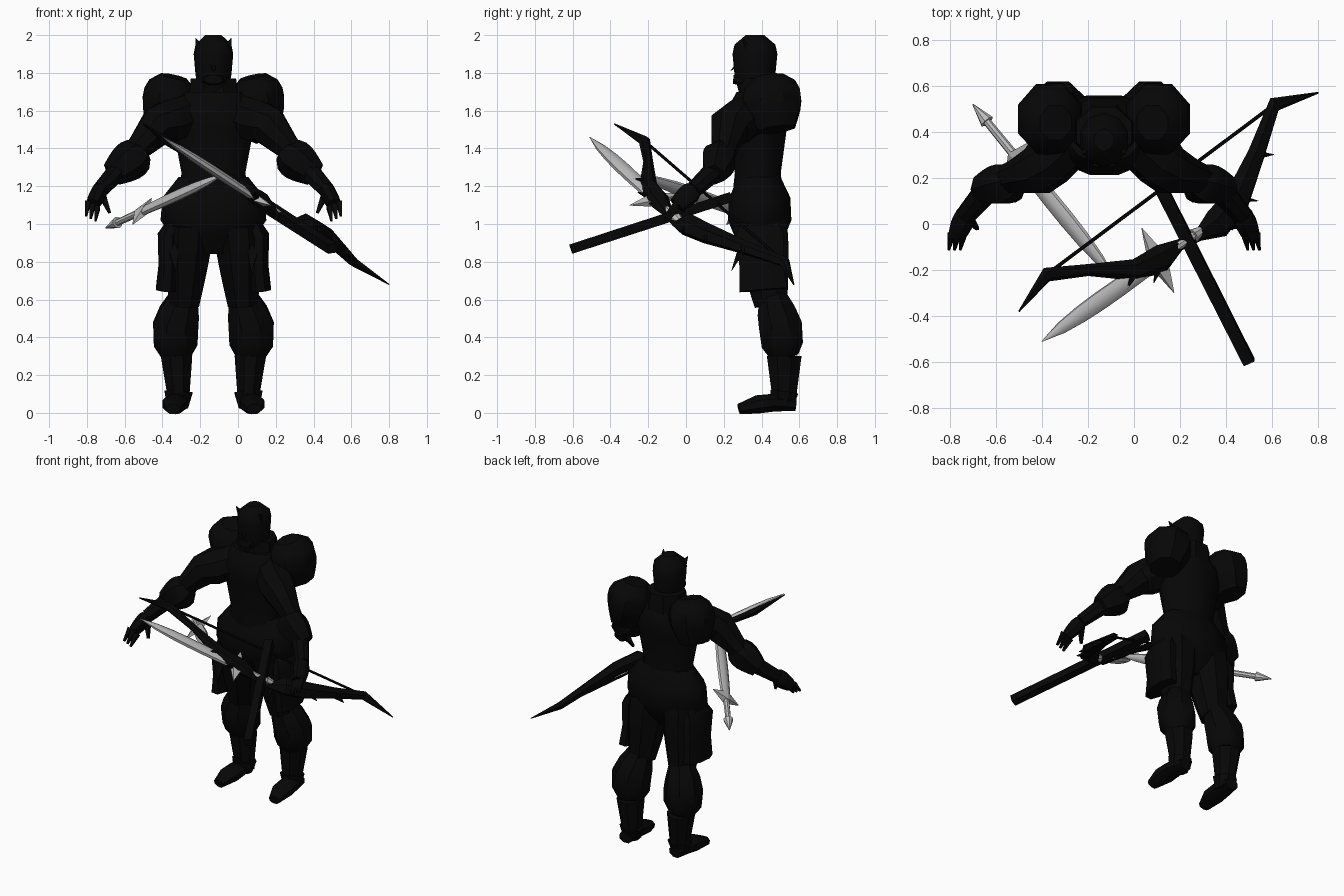
import bpy, bmesh, math
from mathutils import Vector

default_cube = bpy.data.objects.get("Cube")
if default_cube:
    bpy.data.objects.remove(default_cube)

BODY_X = -0.13
X_AXIS, Y_AXIS = Vector((1, 0, 0)), Vector((0, 1, 0))


def material(name, shade):
    mat = bpy.data.materials.new(name)
    mat.use_nodes = True
    colour = (shade, shade, shade, 1)
    mat.diffuse_color = colour
    mat.node_tree.nodes["Principled BSDF"].inputs["Base Color"].default_value = colour
    return mat


BLACK = material("black armour", 0.002)
STEEL = material("grey steel", 0.5)
ON_BODY = {"body": True}
BOTH_SIDES = {"body": True, "mirror": True}


def sweep(name, rings, depth=1, wide=X_AXIS, sides=8, mat=BLACK, body=False, mirror=False):
    """Skin (centre, radius) rings along their path; depth flattens the section."""
    bm = bmesh.new()
    centres = [centre for centre, radius in rings]
    last = len(rings) - 1
    loops = []
    for i, (centre, radius) in enumerate(rings):
        along = (centres[min(i + 1, last)] - centres[max(i - 1, 0)]).normalized()
        across = (wide - along * wide.dot(along)).normalized()
        through = along.cross(across) * depth
        loop = []
        for k in range(sides):
            angle = math.tau * (k + 0.5) / sides
            offset = across * math.cos(angle) + through * math.sin(angle)
            loop.append(bm.verts.new(centre + offset * radius))
        loops.append(loop)
    for low, high in zip(loops, loops[1:]):
        for k in range(sides):
            after = (k + 1) % sides
            bm.faces.new((low[k], low[after], high[after], high[k]))
    bm.faces.new(loops[0])
    bm.faces.new(loops[-1])
    bmesh.ops.recalc_face_normals(bm, faces=bm.faces)
    mesh = bpy.data.meshes.new(name)
    bm.to_mesh(mesh)
    bm.free()
    mesh.materials.append(mat)
    obj = bpy.data.objects.new(name, mesh)
    bpy.context.collection.objects.link(obj)
    if body:
        obj.location.x = BODY_X
    if mirror:
        modifier = obj.modifiers.new("both sides", "MIRROR")
        modifier.use_mirror_merge = False
    bpy.ops.object.select_all(action="DESELECT")
    obj.select_set(True)
    bpy.context.view_layer.objects.active = obj
    bpy.ops.object.shade_smooth_by_angle(angle=math.radians(40))


def limb(name, start, end, start_radius, end_radius, bulge=0, **options):
    """Tapered part between two joints, swelling nearer its start."""
    start, end = Vector(start), Vector(end)
    steps = 6 if bulge else 1
    rings = []
    for i in range(steps + 1):
        t = i / steps
        radius = start_radius + (end_radius - start_radius) * t
        radius += bulge * math.sin(math.pi * t ** 0.7)
        rings.append((start.lerp(end, t), radius))
    sweep(name, rings, **options)


def spike(name, base, tip, radius, **options):
    limb(name, base, tip, radius, 0.002, depth=0.6, sides=4, **options)


def column(name, y, rows, **options):
    """Upright part on the body's centre line from (height, radius) rows."""
    sweep(name, [(Vector((0, y, z)), radius) for z, radius in rows], **options, **ON_BODY)


# Torso, skirt and collar
column("torso", 0.38, [(1.1, 0.2), (1.27, 0.175), (1.5, 0.22), (1.6, 0.24), (1.7, 0.16)],
       depth=0.72, sides=12)
column("skirt", 0.39, [(0.84, 0.12), (0.95, 0.24), (1.02, 0.29), (1.14, 0.28), (1.25, 0.19)],
       depth=0.6, sides=12)
column("collar", 0.4, [(1.6, 0.15), (1.77, 0.13)], depth=0.9)

# Head with a rounded crown and a protruding face
column("head", 0.365, [(1.7, 0.08), (1.79, 0.1), (1.9, 0.11), (1.95, 0.1), (2, 0.045)],
       depth=1.08, sides=10)
spike("nose", (0, 0.28, 1.85), (0, 0.235, 1.81), 0.03, **ON_BODY)
limb("jaw", (0, 0.36, 1.76), (0, 0.25, 1.765), 0.09, 0.05, depth=0.5, **ON_BODY)
spike("crown_points", (0.07, 0.33, 1.92), (0.095, 0.3, 1.985), 0.035, **BOTH_SIDES)

# Shoulder guards
limb("shoulder_guards", (0.21, 0.44, 1.78), (0.27, 0.48, 1.5), 0.075, 0.095, 0.068,
     depth=1.1, **BOTH_SIDES)

# Arms and elbow guards
shoulder, bicep = Vector((0.13, 0.37, 1.58)), Vector((0.29, 0.23, 1.52))
elbow, wrist = Vector((0.48, 0.18, 1.31)), Vector((0.6, 0.04, 1.18))
knuckles = Vector((0.64, -0.05, 1.1))
sweep("upper_arms", [(shoulder, 0.11), (shoulder.lerp(bicep, 0.7), 0.12),
                     (bicep, 0.11), (bicep.lerp(elbow, 0.5), 0.075), (elbow, 0.055)],
      wide=Y_AXIS, **BOTH_SIDES)
limb("elbow_guards", (0.37, 0.19, 1.39), (0.54, 0.15, 1.26), 0.055, 0.06, 0.04,
     depth=1.1, wide=Y_AXIS, sides=6, **BOTH_SIDES)
limb("forearms", elbow, wrist, 0.06, 0.045, wide=Y_AXIS, **BOTH_SIDES)

# Hands
limb("hands", wrist, knuckles, 0.05, 0.045, 0.01, depth=0.8, wide=Y_AXIS, **BOTH_SIDES)
for i in range(3):
    spread = Vector((i - 1, 0, (i - 1) / 2)) * 0.025
    limb("fingers", knuckles + spread, knuckles + spread + Vector((0.01, -0.06, -0.07)),
         0.022, 0.008, sides=4, **BOTH_SIDES)
limb("thumbs", wrist, wrist + Vector((-0.05, -0.06, -0.12)), 0.03, 0.01, sides=4, **BOTH_SIDES)

# Legs, flared knee guards and shins
hip, knee = Vector((0.13, 0.39, 1)), Vector((0.155, 0.45, 0.57))
shin, ankle = Vector((0.195, 0.52, 0.3)), Vector((0.185, 0.52, 0.09))
limb("thighs", hip, knee, 0.14, 0.085, 0.01, depth=1.1, **BOTH_SIDES)
sweep("knee_guards", [(knee + Vector((0, 0.01, 0.05)), 0.08), (Vector((0.18, 0.48, 0.53)), 0.115),
                      (Vector((0.2, 0.5, 0.46)), 0.13), (Vector((0.2, 0.51, 0.36)), 0.125),
                      (shin, 0.085)], depth=0.95, **BOTH_SIDES)
limb("shins", shin, ankle, 0.09, 0.063, depth=1.1, **BOTH_SIDES)

# Hanging thigh plates
sweep("thigh_plates", [(Vector((0.21, 0.39, 1)), 0.045), (Vector((0.24, 0.39, 0.94)), 0.06),
                       (Vector((0.24, 0.4, 0.78)), 0.055), (Vector((0.25, 0.41, 0.65)), 0.06)],
      depth=2.3, **BOTH_SIDES)
spike("plate_points", (0.21, 0.3, 0.88), (0.2, 0.24, 0.75), 0.05, **BOTH_SIDES)

# Feet and flared ankle cuffs
limb("ankle_cuffs", ankle + Vector((0, 0, 0.02)), (0.19, 0.51, 0.03), 0.08, 0.06, **BOTH_SIDES)
sweep("feet", [(Vector((0.19, 0.58, 0.045)), 0.05), (Vector((0.2, 0.47, 0.055)), 0.068),
               (Vector((0.205, 0.38, 0.045)), 0.07), (Vector((0.215, 0.28, 0.02)), 0.04)],
      depth=0.75, **BOTH_SIDES)


# Swords, each laid from tip to pommel
def sword(name, tip, pommel, guard):
    tip, pommel, guard = Vector(tip), Vector(pommel), Vector(guard)
    hub, knob = tip.lerp(pommel, 0.69), tip.lerp(pommel, 0.9)
    limb(name + "_blade", tip, hub, 0.002, 0.035, 0.026, depth=0.6, wide=guard, mat=STEEL)
    limb(name + "_grip", hub, knob, 0.02, 0.018, mat=STEEL)
    limb(name + "_pommel", knob, pommel, 0.032, 0.003, mat=STEEL)
    for side in (guard, -guard):
        spike(name + "_guard", hub, hub + side, 0.055, mat=STEEL, wide=pommel - tip)


sword("left_sword", (-0.4, -0.51, 1.46), (0.33, 0, 0.98), (0.07, -0.14, -0.03))
sword("right_sword", (-0.08, -0.24, 1.26), (-0.7, 0.52, 0.98), (0.05, 0.07, 0.07))

# Bow with a flat curved section, thick at the limbs and thin at the grip
bow_normal = Vector((0.55, 0, 0.84))
bow_rings = [(Vector((x, y, z)), radius) for x, y, z, radius in [
    (-0.5, -0.38, 1.53, 0.003), (-0.38, -0.22, 1.44, 0.025), (-0.2, -0.2, 1.33, 0.02),
    (0, -0.2, 1.21, 0.036), (0.12, -0.15, 1.13, 0.048), (0.2, -0.09, 1.05, 0.02),
    (0.28, -0.05, 1, 0.02), (0.36, 0, 1, 0.055), (0.45, 0.11, 0.95, 0.05),
    (0.53, 0.3, 0.88, 0.034), (0.61, 0.52, 0.8, 0.026), (0.8, 0.57, 0.68, 0.003)]]
sweep("bow", bow_rings, depth=1.3, wide=bow_normal, sides=6)
bow = [centre for centre, radius in bow_rings]
upper_nock, lower_nock, grip = bow[1], bow[-2], bow[5]
limb("bowstring", upper_nock, lower_nock, 0.008, 0.008, sides=6)

# Barbs sweep outward toward the bow's tips
outward = (grip - upper_nock.lerp(lower_nock, 0.5)).normalized()
for joint in (bow[3], bow[4], bow[7], bow[8], bow[9]):
    lean = (joint - grip).normalized()
    spike("bow_barb", joint, joint + outward * 0.07 + lean * 0.09, 0.04, wide=bow_normal)

# Long square scabbard
limb("scabbard", (0.08, 0.23, 1.14), (0.5, -0.6, 0.87), 0.038, 0.036, sides=4)
